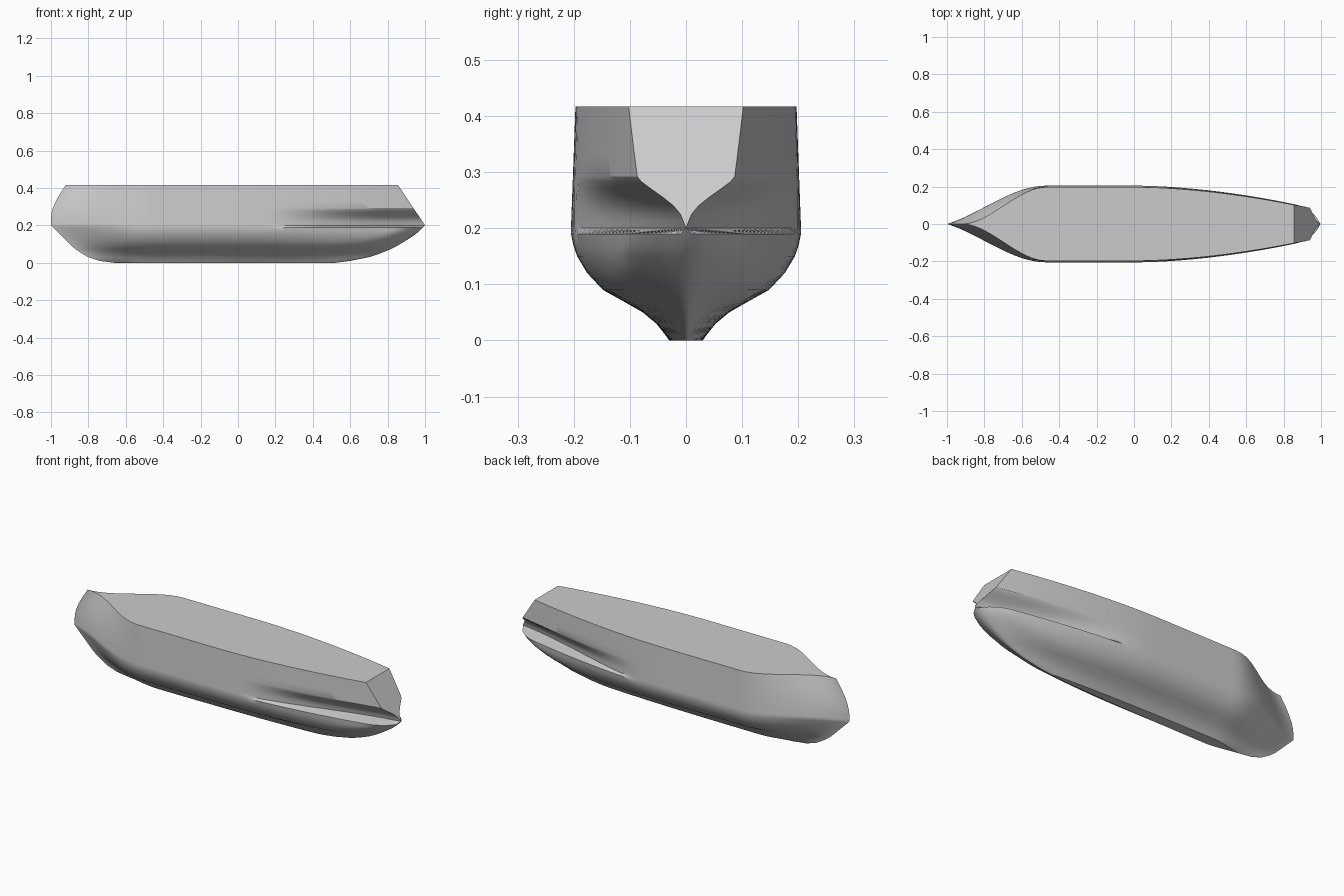
import bpy
import bmesh
import math

if "Cube" in bpy.data.objects:
    bpy.data.objects.remove(bpy.data.objects["Cube"])

COLUMNS = 72
KNUCKLE = 0.2    # height of the ledge that splits lower and upper hull
TOP = 0.417

# Waterlines: height, bow x, stern x, half width amidships
LOWER = [(0, -.66, .52, .03), (.01, -.74, .6, .037), (.03, -.8, .7, .053),
         (.05, -.835, .76, .077), (.07, -.865, .81, .112), (.09, -.89, .85, .148),
         (.12, -.92, .9, .176), (.15, -.95, .945, .194), (.17, -.97, .97, .201),
         (.19, -.99, .99, .205)]
# Upper waterlines: height, bow x, fullness of the stern section
UPPER = [(.2, -1, 0), (.212, -1.0, .06), (.225, -1, .13), (.24, -1, .28), (.255, -.999, .5),
         (.27, -.996, .74), (.283, -.992, .93), (.292, -.99, 1), (.33, -.974, 1),
         (.375, -.948, 1), (TOP, -.92, 1)]


def bow_factor(x, bow, s_curve):
    """Entrance shape: full sine low down, S-curve toward the deck."""
    u = min(1, max(0, (x - bow) / (-0.47 - bow)))
    return (1 - s_curve) * math.sin(u * math.pi / 2) + s_curve * u * u * (3 - 2 * u)


def side_factor(x):
    """Plan narrowing from amidships to the stern."""
    return 1 - 0.56 * (max(0, x) / 0.93) ** 1.8


def stations(bow, stern):
    for i in range(COLUMNS + 1):
        yield bow + (stern - bow) * (1 - math.cos(math.pi * i / COLUMNS)) / 2


def lower_row(z, bow, stern, half):
    run = 0.13 + 0.9 * (1 - z / 0.19) ** 2       # length of the stern taper
    row = []
    for x in stations(bow, stern):
        t = min(1, max(0, (x - stern + run) / run))
        y = half * side_factor(x) * bow_factor(x, bow, 0.5) * math.sqrt(1 - t * t)
        row.append((x, y, z))
    return row


def upper_row(z, bow, fullness):
    rise = (z - KNUCKLE) / (TOP - KNUCKLE)
    stern = 1 - 0.145 * rise                     # raked flat transom
    half = 0.205 - 0.008 * rise
    row = []
    for x in stations(bow, stern):
        channel = max(0, (x - 0.15) / (stern - 0.15)) ** 1.5
        y = half * side_factor(x) * bow_factor(x, bow, 0.5 + 0.5 * rise)
        y *= 1 - channel * (1 - fullness)
        row.append((x, y, z))
    return row


rows = [lower_row(*r) for r in LOWER] + [upper_row(*r) for r in UPPER]

# Closed cross-section rings, lofted from bow to stern
bm = bmesh.new()
rings = []
for i in range(COLUMNS + 1):
    left = [bm.verts.new(row[i]) for row in rows]
    right = [bm.verts.new((row[i][0], -row[i][1], row[i][2])) for row in rows]
    rings.append(left + right[::-1])
count = len(rings[0])
for a, b in zip(rings, rings[1:]):
    for j in range(count):
        k = (j + 1) % count
        bm.faces.new((a[j], b[j], b[k], a[k]))

# Transom strips across the stern
end = rings[-1]
for j in range(len(LOWER), len(rows) - 1):
    bm.faces.new((end[j], end[j + 1], end[count - 2 - j], end[count - 1 - j]))

bmesh.ops.remove_doubles(bm, verts=bm.verts, dist=0.0002)
bmesh.ops.dissolve_degenerate(bm, edges=bm.edges, dist=0.0001)
bmesh.ops.recalc_face_normals(bm, faces=bm.faces)
mesh = bpy.data.meshes.new("ship_hull")
bm.to_mesh(mesh)
bm.free()
hull = bpy.data.objects.new("ship_hull", mesh)
bpy.context.collection.objects.link(hull)

# Plain grey paint
paint = bpy.data.materials.new("hull_grey")
paint.use_nodes = True
color = (0.6, 0.6, 0.6, 1)
paint.diffuse_color = color
paint.node_tree.nodes["Principled BSDF"].inputs["Base Color"].default_value = color
mesh.materials.append(paint)

bpy.ops.object.select_all(action="DESELECT")
hull.select_set(True)
bpy.context.view_layer.objects.active = hull
bpy.ops.object.shade_smooth_by_angle(angle=math.radians(30))
